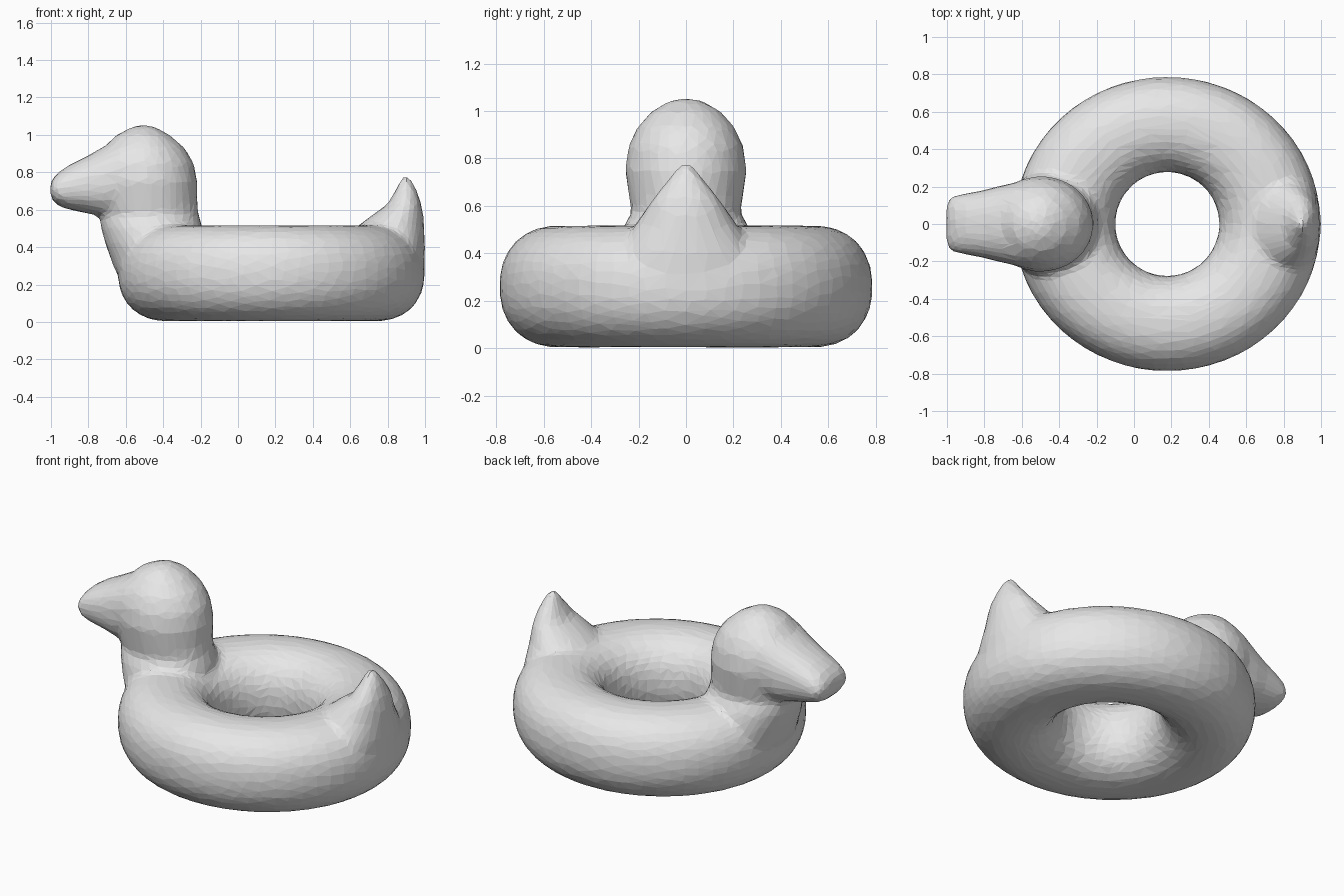
import bpy, bmesh
from math import cos, sin, pi
from mathutils import Vector

cube = bpy.data.objects.get("Cube")
if cube:
    bpy.data.objects.remove(cube, do_unlink=True)

grey = bpy.data.materials.new("soft_grey")
grey.use_nodes = True
grey.diffuse_color = (0.8, 0.8, 0.8, 1)
grey.node_tree.nodes["Principled BSDF"].inputs["Base Color"].default_value = (0.8, 0.8, 0.8, 1)


def oval(a, b, power=2.0, n=32):
    """Points of a superellipse with half sizes a and b."""
    pts = []
    for i in range(n):
        c, s = cos(2 * pi * i / n), sin(2 * pi * i / n)
        k = (abs(c) ** power + abs(s) ** power) ** (-1 / power)
        pts.append((a * c * k, b * s * k))
    return pts


def loft(name, rings, closed=False):
    """Skin a list of point rings; cap the ends unless closed."""
    bm = bmesh.new()
    loops = [[bm.verts.new(p) for p in ring] for ring in rings]
    pairs = list(zip(loops, loops[1:]))
    if closed:
        pairs.append((loops[-1], loops[0]))
    else:
        bm.faces.new(loops[0])
        bm.faces.new(loops[-1])
    n = len(loops[0])
    for a, b in pairs:
        for i in range(n):
            j = (i + 1) % n
            bm.faces.new((a[i], a[j], b[j], b[i]))
    bmesh.ops.recalc_face_normals(bm, faces=bm.faces)
    mesh = bpy.data.meshes.new(name)
    bm.to_mesh(mesh)
    bm.free()
    obj = bpy.data.objects.new(name, mesh)
    bpy.context.collection.objects.link(obj)
    return obj


def upright(name, sections):
    """Loft from (z, left x, right x, half width)."""
    return loft(name, [[((l + r) / 2 + u, v, z) for u, v in oval((r - l) / 2, w)]
                       for z, l, r, w in sections])


# Inflated ring, slightly longer than wide
rings = []
for i in range(64):
    t = 2 * pi * i / 64
    inner, outer = 0.278, 0.787 + 0.033 * cos(t) ** 2
    mid, half = (inner + outer) / 2, (outer - inner) / 2
    rings.append([(0.178 + (mid + u) * cos(t), (mid + u) * sin(t), 0.26 + v)
                  for u, v in oval(half, 0.257, 2.25)])
ring = loft("ring", rings, closed=True)

# Neck and skull
head = upright("head", [
    (0.28, -0.66, -0.25, 0.30), (0.42, -0.71, -0.19, 0.29),
    (0.51, -0.735, -0.19, 0.265), (0.57, -0.74, -0.21, 0.23),
    (0.64, -0.76, -0.217, 0.24), (0.75, -0.78, -0.217, 0.257),
    (0.85, -0.77, -0.237, 0.243), (0.93, -0.72, -0.285, 0.207),
    (1.0, -0.65, -0.365, 0.145), (1.04, -0.57, -0.44, 0.075),
    (1.052, -0.53, -0.48, 0.03)])

# Bill, from (x, half width, bottom, top)
bill = loft("bill", [[(x, u, (lo + hi) / 2 + v) for u, v in oval(w, (hi - lo) / 2, 2.4)]
                     for x, w, lo, hi in [
    (-0.5, 0.23, 0.62, 1.02), (-0.62, 0.225, 0.57, 0.995),
    (-0.72, 0.203, 0.56, 0.935), (-0.8, 0.182, 0.58, 0.89),
    (-0.9, 0.162, 0.6, 0.84), (-0.95, 0.154, 0.615, 0.808),
    (-0.985, 0.14, 0.64, 0.775), (-1.004, 0.1, 0.675, 0.74)]])

# Upturned pointed tail
tail = upright("tail", [
    (0.25, 0.7, 0.995, 0.3), (0.4, 0.64, 1.0, 0.29),
    (0.52, 0.65, 0.995, 0.215), (0.58, 0.73, 0.99, 0.175),
    (0.63, 0.8, 0.98, 0.14), (0.7, 0.84, 0.957, 0.085),
    (0.75, 0.862, 0.933, 0.045), (0.778, 0.88, 0.915, 0.02)])

# Weld the parts into one skin with soft seams and broad facets
bpy.ops.object.select_all(action='DESELECT')
for part in (head, bill, tail, ring):
    part.select_set(True)
bpy.context.view_layer.objects.active = ring
bpy.ops.object.join()
body = bpy.context.object
body.name = "duck_swim_ring"
body.data.materials.clear()
body.data.materials.append(grey)

skin = body.modifiers.new("skin", 'REMESH')
skin.mode = 'VOXEL'
skin.voxel_size = 0.018
soften = body.modifiers.new("soften", 'SMOOTH')
soften.factor = 0.5
soften.iterations = 10
facets = body.modifiers.new("facets", 'DECIMATE')
facets.ratio = 0.07
